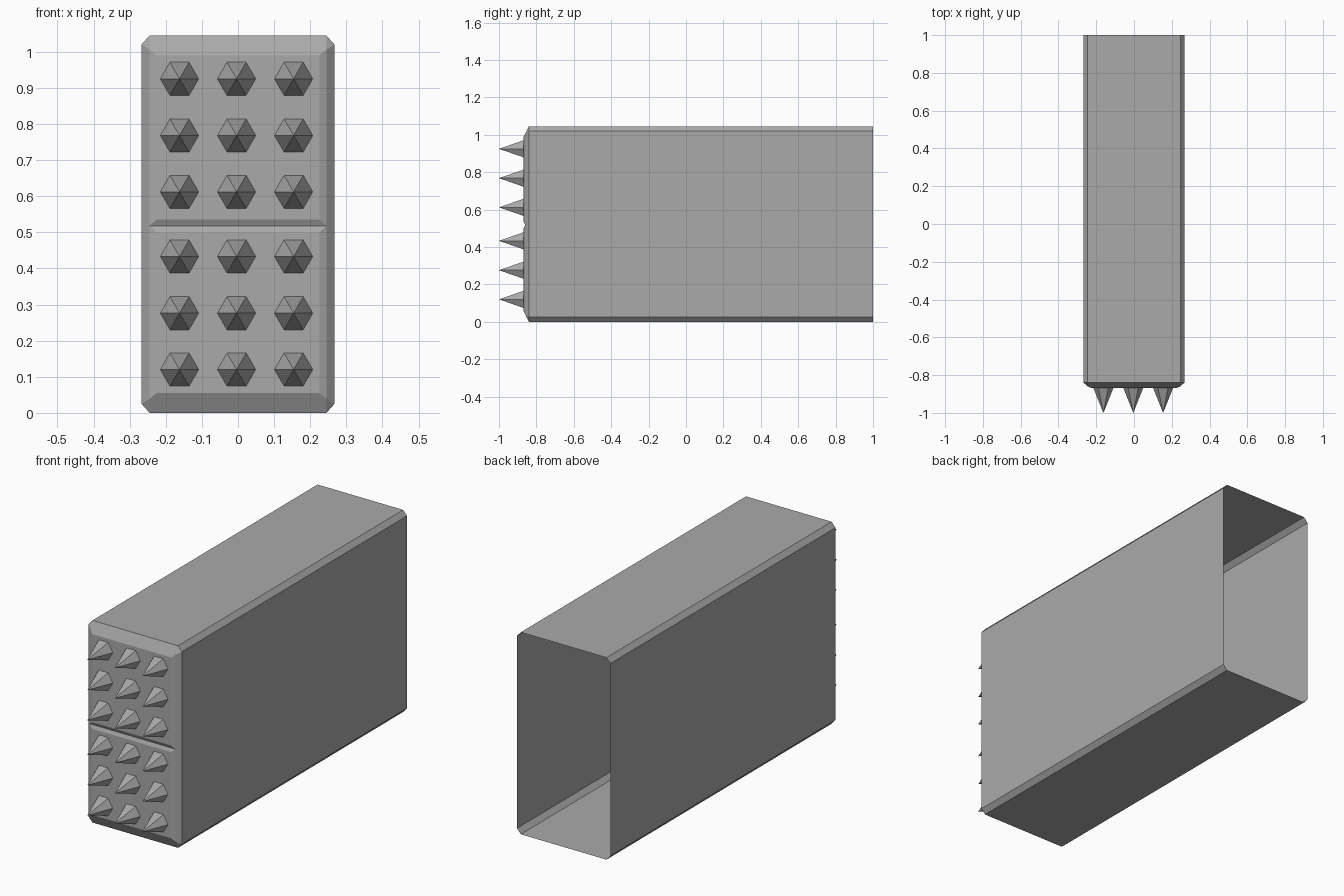
import bpy, bmesh, math
from mathutils import Matrix

if "Cube" in bpy.data.objects:
    bpy.data.objects.remove(bpy.data.objects["Cube"], do_unlink=True)

grey = bpy.data.materials.new("plain_grey")
grey.use_nodes = True
colour = (0.40, 0.40, 0.40, 1)
grey.diffuse_color = colour
grey.node_tree.nodes["Principled BSDF"].inputs["Base Color"].default_value = colour


def finish(name, bm):
    mesh = bpy.data.meshes.new(name)
    bm.to_mesh(mesh)
    bm.free()
    mesh.materials.append(grey)
    obj = bpy.data.objects.new(name, mesh)
    bpy.context.collection.objects.link(obj)
    return obj


# Main dimensions
HEIGHT, BACK = 1.045, 1.0
RIM_Y, STEP_Y, FACE_Y = -0.84, -0.86, -0.868
SIDE_X, STEP_X, FACE_X = 0.267, 0.245, 0.225
CHAMFER = 0.025

# Front rows from bottom to top: half width, depth, height (with a V groove)
rows = [
    (STEP_X, RIM_Y, 0),
    (FACE_X, FACE_Y, 0.055),
    (FACE_X, FACE_Y, 0.50),
    (STEP_X, STEP_Y, 0.518),
    (FACE_X, FACE_Y, 0.535),
    (FACE_X, FACE_Y, HEIGHT - 0.055),
    (STEP_X, RIM_Y, HEIGHT),
]

bm = bmesh.new()
sides = []
for s in (1, -1):
    def vert(x, y, z):
        return bm.verts.new((s * x, y, z))

    r = [vert(*p) for p in rows]
    step = [vert(STEP_X, STEP_Y, z) for z in (0.039, HEIGHT - 0.039)]
    rim = [vert(SIDE_X, RIM_Y, z) for z in (CHAMFER, HEIGHT - CHAMFER)]
    # Stepped bevel down the side of the front
    for face in (
        (r[0], step[0], r[1]), (r[0], rim[0], step[0]),
        (r[1], step[0], r[3], r[2]), (r[4], r[3], step[1], r[5]),
        (step[0], rim[0], rim[1], step[1], r[3]),
        (r[5], step[1], r[6]), (step[1], rim[1], r[6]),
    ):
        bm.faces.new(face)
    # Long side wall with its chamfers, open at the back
    edge = [r[0], rim[0], rim[1], r[6]]
    back = [bm.verts.new((v.co.x, BACK, v.co.z)) for v in edge]
    for i in range(3):
        bm.faces.new((edge[i], back[i], back[i + 1], edge[i + 1]))
    sides.append((r, back))

# Front strips, floor and roof join the two sides
(ra, ba), (rb, bb) = sides
for i in range(len(rows) - 1):
    bm.faces.new((ra[i], ra[i + 1], rb[i + 1], rb[i]))
for i, j in ((0, 0), (-1, -1)):
    bm.faces.new((ra[i], ba[j], bb[j], rb[i]))
bmesh.ops.recalc_face_normals(bm, faces=bm.faces)
finish("hollow_block_shell", bm)

# Six-sided spikes in two groups of three rows
spike_length = 1 + FACE_Y
for row, z in enumerate((0.12, 0.276, 0.433, 0.612, 0.768, 0.925)):
    for col in range(3):
        bm = bmesh.new()
        bmesh.ops.create_cone(
            bm, segments=6, radius1=0.053, radius2=0, depth=spike_length,
            matrix=Matrix.Rotation(math.pi / 2, 4, "X") @ Matrix.Rotation(math.pi / 2, 4, "Z"))
        bmesh.ops.remove_doubles(bm, verts=bm.verts, dist=0.0001)
        spike = finish(f"spike_{row + 1}_{col + 1}", bm)
        spike.location = ((col - 1) * 0.158 - 0.004, FACE_Y - spike_length / 2, z)
